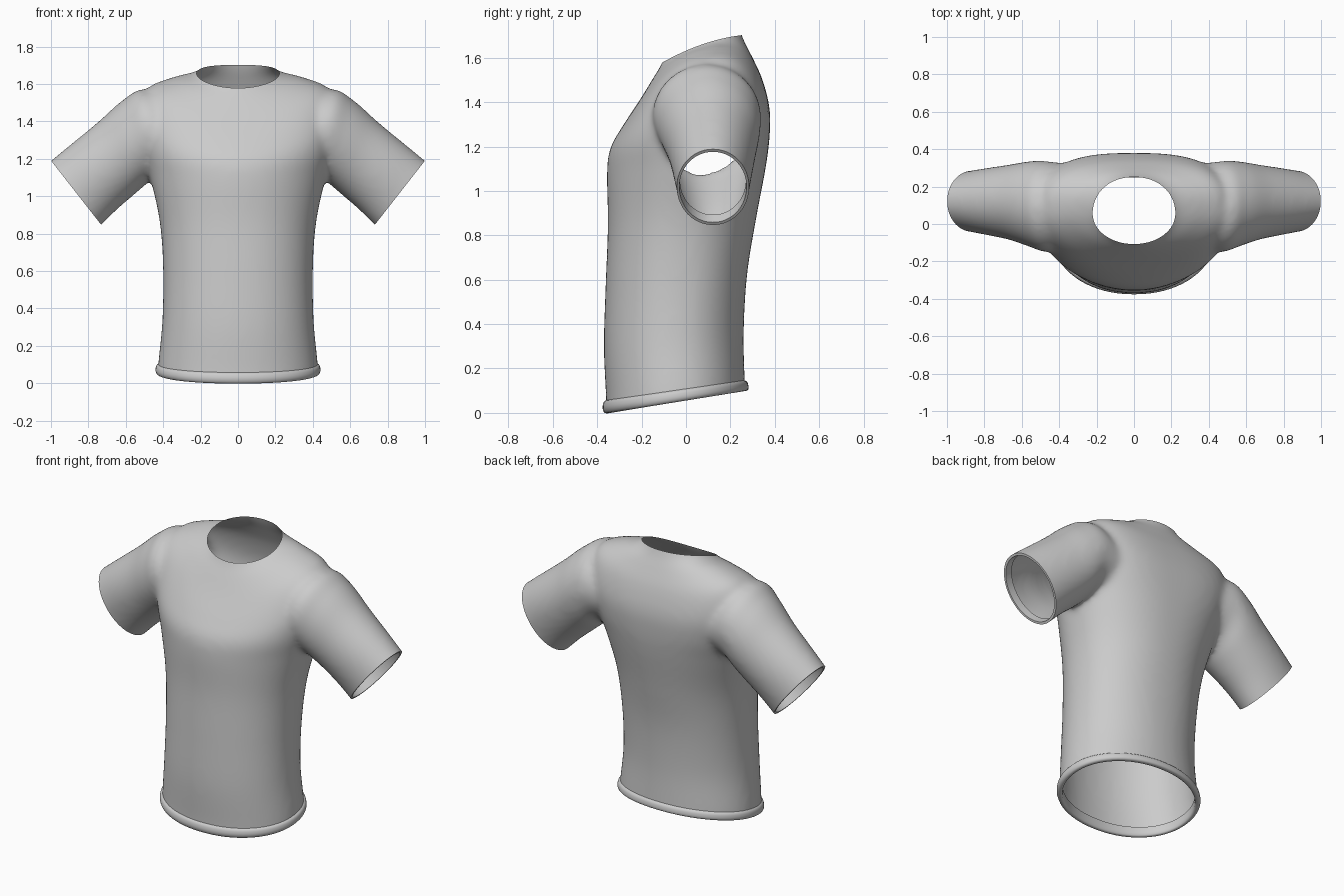
import bpy, bmesh, math
from mathutils import Vector

if "Cube" in bpy.data.objects:
    bpy.data.objects.remove(bpy.data.objects["Cube"])

SEG = 72


def spline(rows, steps=6):
    """Catmull-Rom interpolation of rows of ring parameters."""
    out = []
    for i in range(len(rows) - 1):
        a, b, c, d = rows[max(i - 1, 0)], rows[i], rows[i + 1], rows[min(i + 2, len(rows) - 1)]
        for k in range(steps):
            t = k / steps
            out.append([0.5 * (2 * q + (r - p) * t + (2 * p - 5 * q + 4 * r - s) * t * t
                               + (3 * q - p - 3 * r + s) * t ** 3) for p, q, r, s in zip(a, b, c, d)])
    return out + [list(rows[-1])]


def torso_ring(yf, zf, yb, zb, hw, ef, eb, lift):
    pts = []
    for i in range(SEG):
        t = 2 * math.pi * i / SEG
        c, s = math.cos(t), math.sin(t)
        e = 2 / (ef if c > 0 else eb)
        cy = math.copysign(abs(c) ** e, c)
        sx = math.copysign(abs(s) ** e, s)
        pts.append((hw * sx, (yf + yb) / 2 + cy * (yf - yb) / 2,
                    (zf + zb) / 2 + cy * (zf - zb) / 2 + lift * s * s))
    return pts


def sleeve_ring(xt, zt, xb, zb, yf, yb, side):
    pts = []
    for i in range(SEG):
        t = 2 * math.pi * i / SEG
        c, s = math.cos(t), math.sin(t)
        pts.append((side * ((xt + xb) / 2 + c * (xt - xb) / 2),
                    (yf + yb) / 2 + s * (yb - yf) / 2, (zt + zb) / 2 + c * (zt - zb) / 2))
    return pts


def loft(bm, rings, capped=True):
    loops = [[bm.verts.new(p) for p in r] for r in rings]
    faces = []
    for a, b in zip(loops, loops[1:]):
        for i in range(SEG):
            j = (i + 1) % SEG
            faces.append(bm.faces.new((a[i], a[j], b[j], b[i])))
    if capped:
        faces += [bm.faces.new(loops[0]), bm.faces.new(loops[-1])]
    bmesh.ops.recalc_face_normals(bm, faces=faces)


def new_object(name, bm):
    me = bpy.data.meshes.new(name)
    bm.to_mesh(me)
    bm.free()
    ob = bpy.data.objects.new(name, me)
    bpy.context.collection.objects.link(ob)
    bpy.context.view_layer.objects.active = ob
    return ob


# Torso: front y,z / back y,z / half width / front, back roundness / side lift
torso = [
    (-.36, -.06, .27, .04, .43, 2.1, 2.1, 0),
    (-.36, .06, .265, .14, .427, 2.1, 2.1, 0),
    (-.37, .30, .26, .36, .405, 2.1, 2.1, 0),
    (-.362, .58, .275, .62, .40, 2.1, 2.2, 0),
    (-.352, .85, .315, .87, .418, 2.1, 2.2, 0),
    (-.356, 1.08, .36, 1.11, .468, 2.0, 2.4, 0),
    (-.342, 1.19, .377, 1.25, .51, 2.0, 2.7, .04),
    (-.29, 1.285, .377, 1.37, .53, 2.0, 2.8, .09),
    (-.208, 1.41, .345, 1.50, .49, 2.1, 2.7, .11),
    (-.15, 1.505, .30, 1.60, .35, 2.1, 2.4, .075),
    (-.11, 1.572, .26, 1.68, .215, 2.1, 2.2, .035),
    (-.08, 1.65, .23, 1.77, .17, 2.0, 2.0, .02),
]
# Sleeve: top x,z / bottom x,z / front y, back y
sleeve = [
    (.32, 1.47, .25, 1.14, -.12, .31),
    (.50, 1.57, .42, 1.12, -.15, .335),
    (.62, 1.51, .50, 1.055, -.12, .335),
    (.75, 1.395, .57, .995, -.085, .318),
    (.90, 1.272, .65, .925, -.06, .30),
    (1.0, 1.19, .73, .845, -.042, .285),
    (1.06, 1.14, .785, .79, -.035, .28),
]

bm = bmesh.new()
loft(bm, [torso_ring(*r) for r in spline(torso)])
for side in (1, -1):
    loft(bm, [sleeve_ring(*r, side) for r in spline(sleeve)])
shirt = new_object("shirt_body", bm)

# Fuse torso and sleeves into one skin
mod = shirt.modifiers.new("fuse", 'REMESH')
mod.mode = 'VOXEL'
mod.voxel_size = 0.016
bpy.ops.object.modifier_apply(modifier=mod.name)

bm = bmesh.new()
bm.from_mesh(shirt.data)
for _ in range(8):
    bmesh.ops.smooth_vert(bm, verts=bm.verts, factor=0.5,
                          use_axis_x=True, use_axis_y=True, use_axis_z=True)


def cut(co, no, keep):
    faces = [f for f in bm.faces if keep(f.calc_center_median())]
    geom = faces + list({e for f in faces for e in f.edges}) + list({v for f in faces for v in f.verts})
    bmesh.ops.bisect_plane(bm, geom=geom, dist=1e-5, plane_co=co, plane_no=no, clear_outer=True)


def rim_bow(y):
    return 0.02 * max(0, 1 - ((y - .07) / .18) ** 2)


# Open the hem, then the neck with a slightly bowed rim
cut((0, -.37, .03), (0, .1, -.65), lambda c: c.z < 0.4)
for v in bm.verts:
    v.co.z -= rim_bow(v.co.y)
cut((0, -.10, 1.58), (0, -.12, .345), lambda c: abs(c.x) < 0.4 and c.z > 1.4)
for v in bm.verts:
    v.co.z += rim_bow(v.co.y)

# Open the cuffs and fold their edges inward
for side in (1, -1):
    centre = Vector((side * .865, .12, 1.0175))
    out = Vector((side * .345, 0, -.27)).normalized()
    cut(centre, out, lambda c: c.x * side > 0.56)
    edges = [e for e in bm.edges if e.is_boundary
             and all(v.co.x * side > 0.6 for v in e.verts)]
    for shrink, depth in ((.07, 0), (.02, .05)):
        res = bmesh.ops.extrude_edge_only(bm, edges=edges)['geom']
        edges = [g for g in res if isinstance(g, bmesh.types.BMEdge)]
        for v in (g for g in res if isinstance(g, bmesh.types.BMVert)):
            v.co += (centre - v.co) * shrink - out * depth
bm.to_mesh(shirt.data)
bm.free()

# Hem band: rolled strip round the bottom edge
band = [
    (-.358, .058, .264, .147, .424), (-.371, .048, .277, .137, .437),
    (-.376, .022, .282, .112, .441), (-.366, 0, .273, .10, .431),
    (-.345, .004, .252, .104, .41), (-.343, .055, .25, .15, .408),
]
bm = bmesh.new()
loft(bm, [torso_ring(*r, 2.1, 2.1, 0) for r in spline(band, 3)], capped=False)
hem = new_object("hem_band", bm)

for ob in (shirt, hem):
    bpy.ops.object.select_all(action='DESELECT')
    ob.select_set(True)
    bpy.context.view_layer.objects.active = ob
    bpy.ops.object.shade_smooth_by_angle(angle=math.radians(50))
